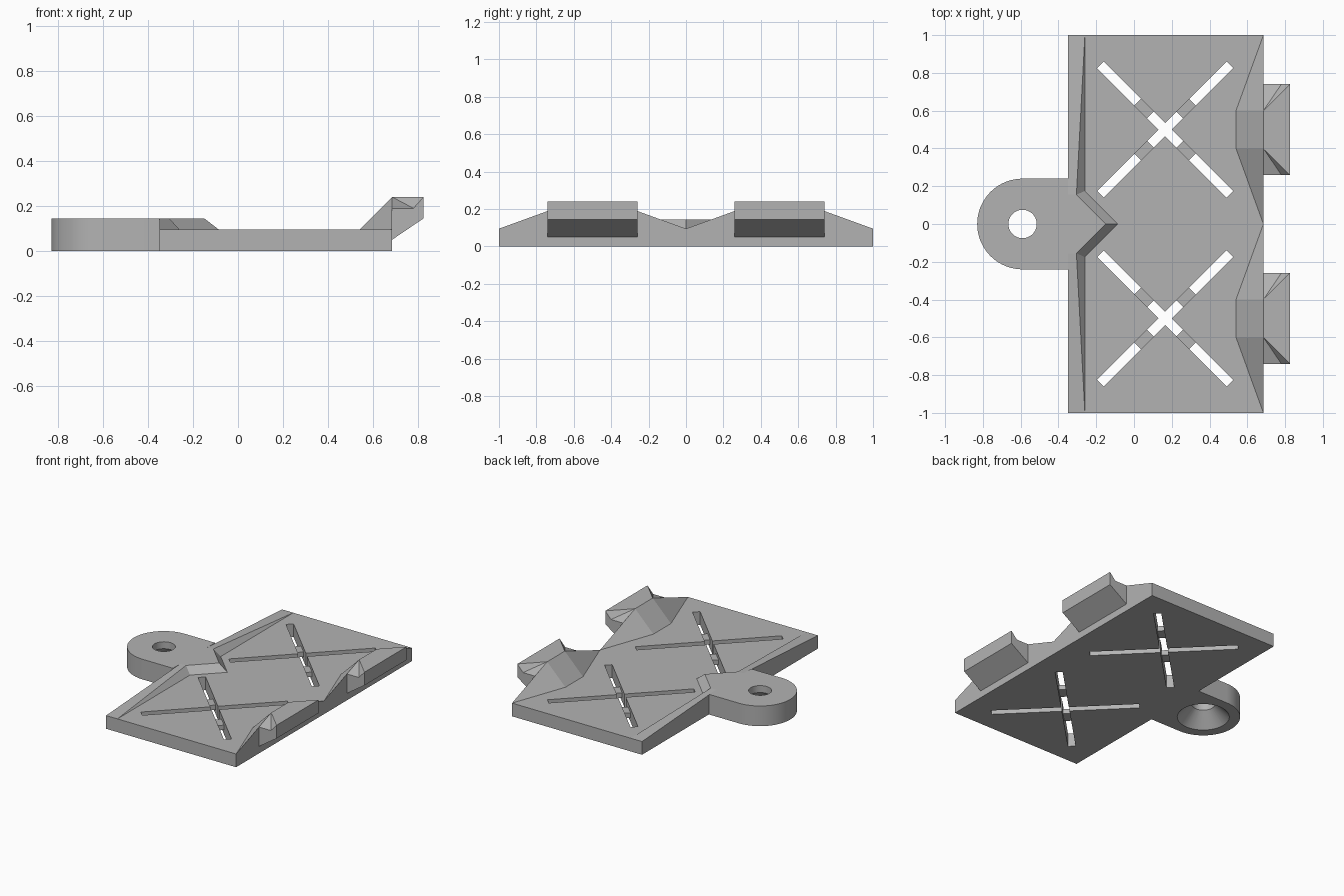
import bpy, bmesh, math
from mathutils import Matrix

if "Cube" in bpy.data.objects:
    bpy.data.objects.remove(bpy.data.objects["Cube"], do_unlink=True)

grey = bpy.data.materials.new("plain_grey")
grey.diffuse_color = (0.45, 0.45, 0.45, 1)
grey.use_nodes = True
grey.node_tree.nodes["Principled BSDF"].inputs["Base Color"].default_value = (0.45, 0.45, 0.45, 1)

BASE, TOP, HOOK = 0.095, 0.145, 0.24   # plate, tab and hook heights
LEFT, EDGE = -0.35, 0.685              # plate ends in x
TAB_X = -0.59


def hull(name, points):
    """Convex solid around the given points."""
    bm = bmesh.new()
    for p in points:
        bm.verts.new(p)
    bmesh.ops.convex_hull(bm, input=bm.verts[:])
    bmesh.ops.dissolve_limit(bm, angle_limit=0.005, verts=bm.verts[:], edges=bm.edges[:])
    bmesh.ops.recalc_face_normals(bm, faces=bm.faces[:])
    mesh = bpy.data.meshes.new(name)
    bm.to_mesh(mesh)
    bm.free()
    mesh.materials.append(grey)
    ob = bpy.data.objects.new(name, mesh)
    bpy.context.collection.objects.link(ob)
    return ob


def box(name, x0, x1, y0, y1, z0, z1):
    return hull(name, [(x, y, z) for x in (x0, x1) for y in (y0, y1) for z in (z0, z1)])


def arc(r, z, start=0, sweep=math.tau, n=64):
    return [(TAB_X + r * math.cos(start + sweep * i / n),
             r * math.sin(start + sweep * i / n), z) for i in range(n + 1 if sweep < 6 else n)]


def cut(ob, cutter):
    cutter.hide_render = True
    mod = ob.modifiers.new("cut", 'BOOLEAN')
    mod.operation, mod.solver, mod.object = 'DIFFERENCE', 'EXACT', cutter
    bpy.context.view_layer.objects.active = ob
    bpy.ops.object.modifier_apply(modifier=mod.name)
    bpy.data.objects.remove(cutter, do_unlink=True)


# Plate with two crossed slots, each arm bridged by a thin recessed tie
plate = box("base_plate", LEFT, EDGE, -1, 1, 0, BASE)
for cy in (-0.5, 0.5):
    for angle in (45, 135):
        place = Matrix.Translation((0.165, cy, 0)) @ Matrix.Rotation(math.radians(angle), 4, 'Z')
        slot = box("slot_cutter", -0.485, 0.485, -0.025, 0.025, -0.1, 0.2)
        slot.data.transform(place)
        cut(plate, slot)
        for s in (-1, 1):
            tie = box("slot_tie", s * 0.11, s * 0.205, -0.026, 0.026, 0.03, 0.065)
            tie.data.transform(place)

# Rounded tab with a hole countersunk from below
outline = [(LEFT, -0.24), (LEFT, 0.24)]
tab = hull("round_tab", [(x, y, z) for z in (0, TOP) for x, y in outline]
           + arc(0.24, 0, math.pi / 2, math.pi) + arc(0.24, TOP, math.pi / 2, math.pi))
cut(tab, hull("countersink_cutter", arc(0.19, -0.02) + arc(0.073, 0.097)))
cut(tab, hull("hole_cutter", arc(0.075, 0.05) + arc(0.075, 0.2)))
bpy.ops.object.select_all(action='DESELECT')
tab.select_set(True)
bpy.context.view_layer.objects.active = tab
bpy.ops.object.shade_smooth_by_angle(angle=math.radians(25))

# Pointed root that carries the tab onto the plate
root = [(-0.085, 0, BASE), (-0.15, 0, TOP)]
for s in (-1, 1):
    root += [(LEFT, s * 0.175, BASE), (-0.26, s * 0.175, BASE),
             (LEFT, s * 0.155, TOP), (-0.305, s * 0.155, TOP)]
hull("tab_root", root)

for s, side in ((-1, "right"), (1, "left")):
    # Tapering ridge along the tab end
    hull(side + "_ridge", [(LEFT, s, BASE), (-0.26, s, BASE),
                           (LEFT, s * 0.155, TOP), (-0.305, s * 0.155, TOP),
                           (LEFT, s * 0.155, BASE), (-0.26, s * 0.175, BASE)])
    # Ramp rising to the hook
    hull(side + "_ramp", [(EDGE, s, BASE), (EDGE, 0, BASE)]
         + [(x, s * y, z) for x, z in ((0.54, BASE), (EDGE, HOOK)) for y in (0.4, 0.6)])
    # Hook: sloped underside, then a top that fans out to full width at the tip
    wide, narrow, tip, mid = (s * 0.26, s * 0.74), (s * 0.4, s * 0.6), 0.825, 0.19
    hull(side + "_hook_body", [(x, y, z) for y in wide for x, z in
                               ((EDGE, 0.05), (tip, TOP), (tip, mid), (EDGE, mid))])
    crest = [(EDGE, y, HOOK) for y in narrow]
    hull(side + "_hook_shoulder", crest + [(x, y, mid) for x in (EDGE, 0.78) for y in wide])
    hull(side + "_hook_tip", crest + [(EDGE, y, mid) for y in narrow]
         + [(x, y, z) for y in wide for x, z in ((0.78, mid), (tip, mid), (tip, HOOK))])
